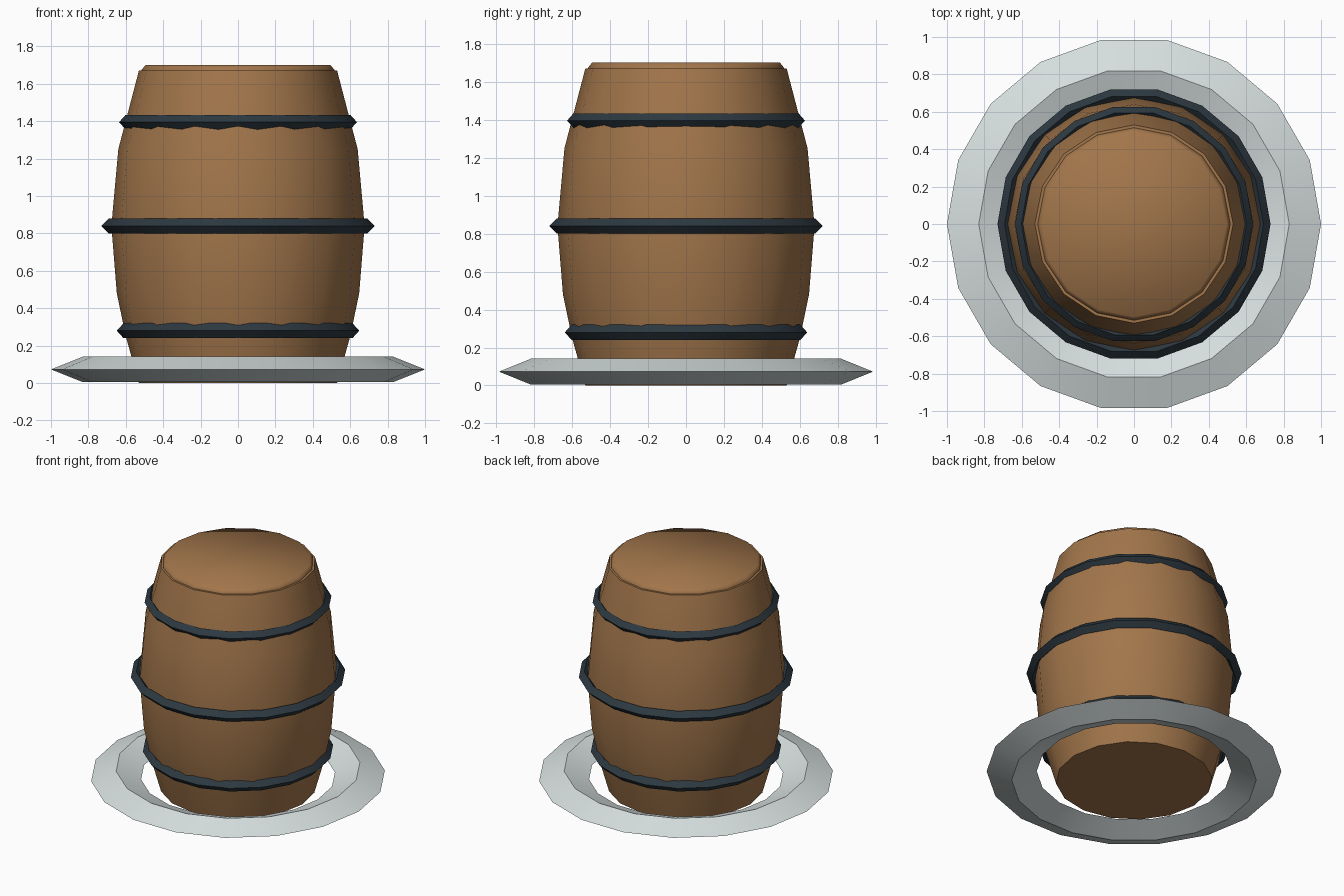
import bpy, bmesh, math

if "Cube" in bpy.data.objects:
    bpy.data.objects.remove(bpy.data.objects["Cube"])


def material(name, rgb):
    m = bpy.data.materials.new(name)
    m.diffuse_color = (*rgb, 1)
    m.use_nodes = True
    m.node_tree.nodes["Principled BSDF"].inputs["Base Color"].default_value = m.diffuse_color
    return m


wood = material("brown wood", (0.36, 0.18, 0.07))
iron = material("dark iron", (0.026, 0.040, 0.052))
stone = material("pale grey", (0.68, 0.74, 0.74))


def lathe(name, profile, sides, mat, closed=False, sharp=40):
    """Spin an (r, z) profile; closed makes a ring, otherwise the ends are capped."""
    bm = bmesh.new()
    rows = [[bm.verts.new((r * math.cos(2 * math.pi * i / sides),
                           r * math.sin(2 * math.pi * i / sides), z))
             for i in range(sides)] for r, z in profile]
    pairs = list(zip(rows, rows[1:])) + ([(rows[-1], rows[0])] if closed else [])
    for a, b in pairs:
        for i in range(sides):
            j = (i + 1) % sides
            bm.faces.new((a[i], a[j], b[j], b[i]))
    if not closed:
        bm.faces.new(rows[0][::-1])
        bm.faces.new(rows[-1])
    bmesh.ops.recalc_face_normals(bm, faces=bm.faces)
    mesh = bpy.data.meshes.new(name)
    bm.to_mesh(mesh)
    bm.free()
    mesh.materials.append(mat)
    ob = bpy.data.objects.new(name, mesh)
    bpy.context.collection.objects.link(ob)
    bpy.ops.object.select_all(action='DESELECT')
    ob.select_set(True)
    bpy.context.view_layer.objects.active = ob
    bpy.ops.object.shade_smooth_by_angle(angle=math.radians(sharp))
    return ob


def ring(name, radius, half_width, z, half_height, mat, sharp=40):
    """Diamond-section hoop with 18 sides."""
    return lathe(name, [(radius + half_width, z), (radius, z + half_height),
                        (radius - half_width, z), (radius, z - half_height)],
                 18, mat, True, sharp)


# bulging barrel body and its slightly raised lid
lathe("barrel_body", [(0.53, 0), (0.60, 0.25), (0.648, 0.48), (0.677, 0.84),
                      (0.64, 1.25), (0.53, 1.67)], 16, wood)
lathe("barrel_lid", [(0.515, 1.66), (0.515, 1.675), (0.495, 1.70)], 16, wood, sharp=80)

# iron hoops
ring("lower_hoop", 0.612, 0.036, 0.28, 0.04, iron)
ring("middle_hoop", 0.692, 0.038, 0.84, 0.04, iron)
ring("upper_hoop", 0.602, 0.034, 1.395, 0.038, iron)

# loose ring around the foot, open in the middle
ring("base_ring", 0.83, 0.17, 0.073, 0.068, stone)
